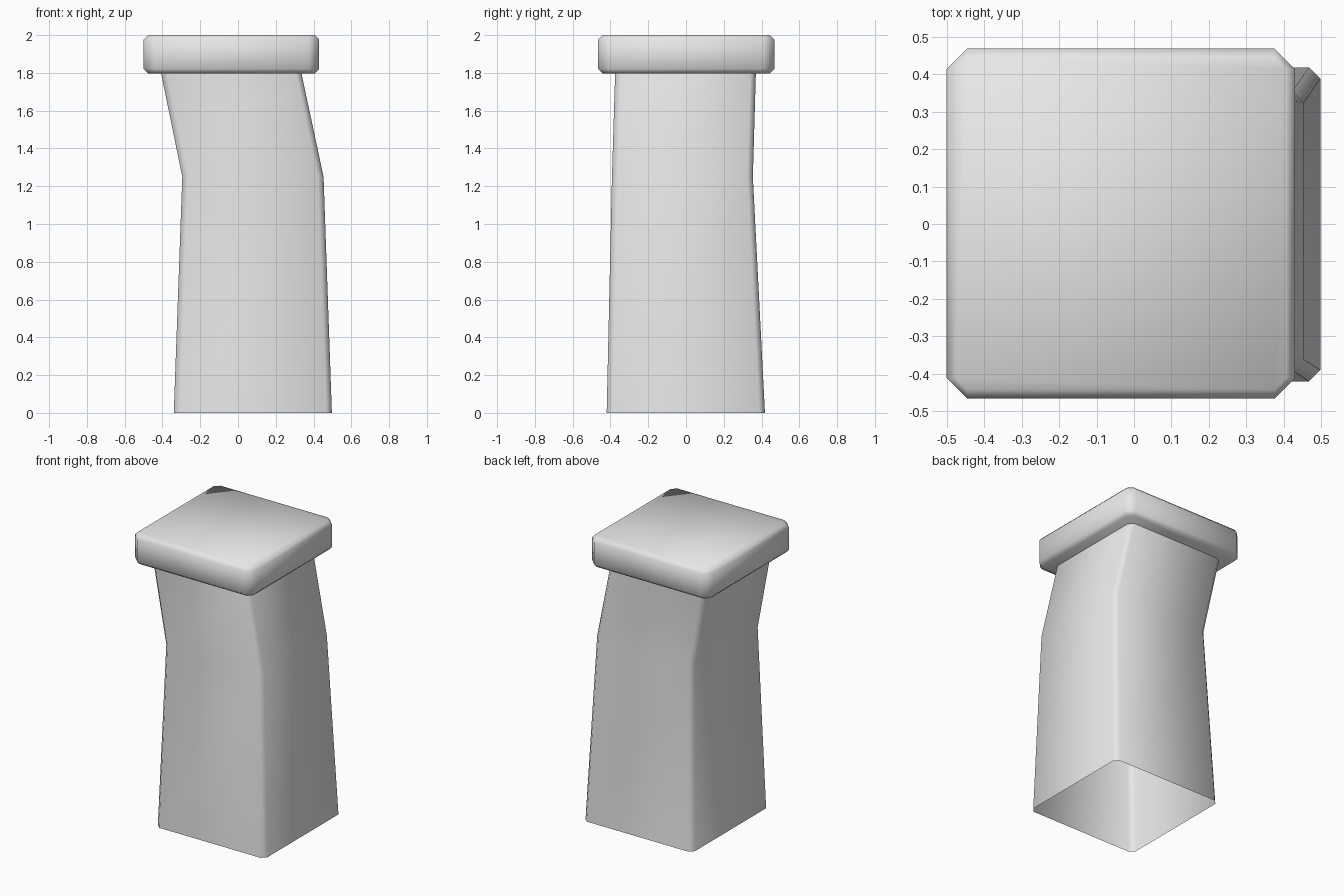
import bpy
import bmesh
import math

cube = bpy.data.objects.get("Cube")
if cube:
    bpy.data.objects.remove(cube, do_unlink=True)

stone = bpy.data.materials.new("grey_stone")
stone.use_nodes = True
GREY = (0.8, 0.8, 0.8, 1)
stone.diffuse_color = GREY
stone.node_tree.nodes["Principled BSDF"].inputs["Base Color"].default_value = GREY


def ring(bm, x0, x1, y0, y1, z, cut):
    """Rectangle with cut corners at height z, counter-clockwise."""
    points = [(x0 + cut, y0), (x1 - cut, y0), (x1, y0 + cut), (x1, y1 - cut),
              (x1 - cut, y1), (x0 + cut, y1), (x0, y1 - cut), (x0, y0 + cut)]
    return [bm.verts.new((x, y, z)) for x, y in points]


def loft(name, sections, capped):
    """Skin a stack of sections, optionally closing both ends."""
    bm = bmesh.new()
    rings = [ring(bm, *s) for s in sections]
    for low, high in zip(rings, rings[1:]):
        for i in range(len(low)):
            j = (i + 1) % len(low)
            bm.faces.new((low[i], low[j], high[j], high[i]))
    if capped:
        bm.faces.new(rings[0][::-1])
        bm.faces.new(rings[-1])
    mesh = bpy.data.meshes.new(name)
    bm.to_mesh(mesh)
    bm.free()
    mesh.materials.append(stone)
    obj = bpy.data.objects.new(name, mesh)
    bpy.context.collection.objects.link(obj)
    bpy.ops.object.select_all(action="DESELECT")
    obj.select_set(True)
    bpy.context.view_layer.objects.active = obj
    bpy.ops.object.shade_smooth_by_angle(angle=math.radians(60))
    return obj


# Bent, tapering shaft, hollow and open at the bottom
loft("pillar_shaft", [
    (-0.34, 0.497, -0.42, 0.418, 0, 0.03),
    (-0.295, 0.453, -0.392, 0.354, 1.25, 0.03),
    (-0.408, 0.335, -0.375, 0.37, 1.802, 0.03),
], capped=False)

# Square cap slab with chamfered corners and rims
X0, X1, Y0, Y1 = -0.5, 0.43, -0.466, 0.468
RIM = 0.024


def cap_section(z, inset):
    return (X0 + inset, X1 - inset, Y0 + inset, Y1 - inset, z, 0.055 - inset)


loft("pillar_cap", [
    cap_section(1.797, RIM),
    cap_section(1.797 + RIM, 0),
    cap_section(2 - RIM, 0),
    cap_section(2, RIM),
], capped=True)
